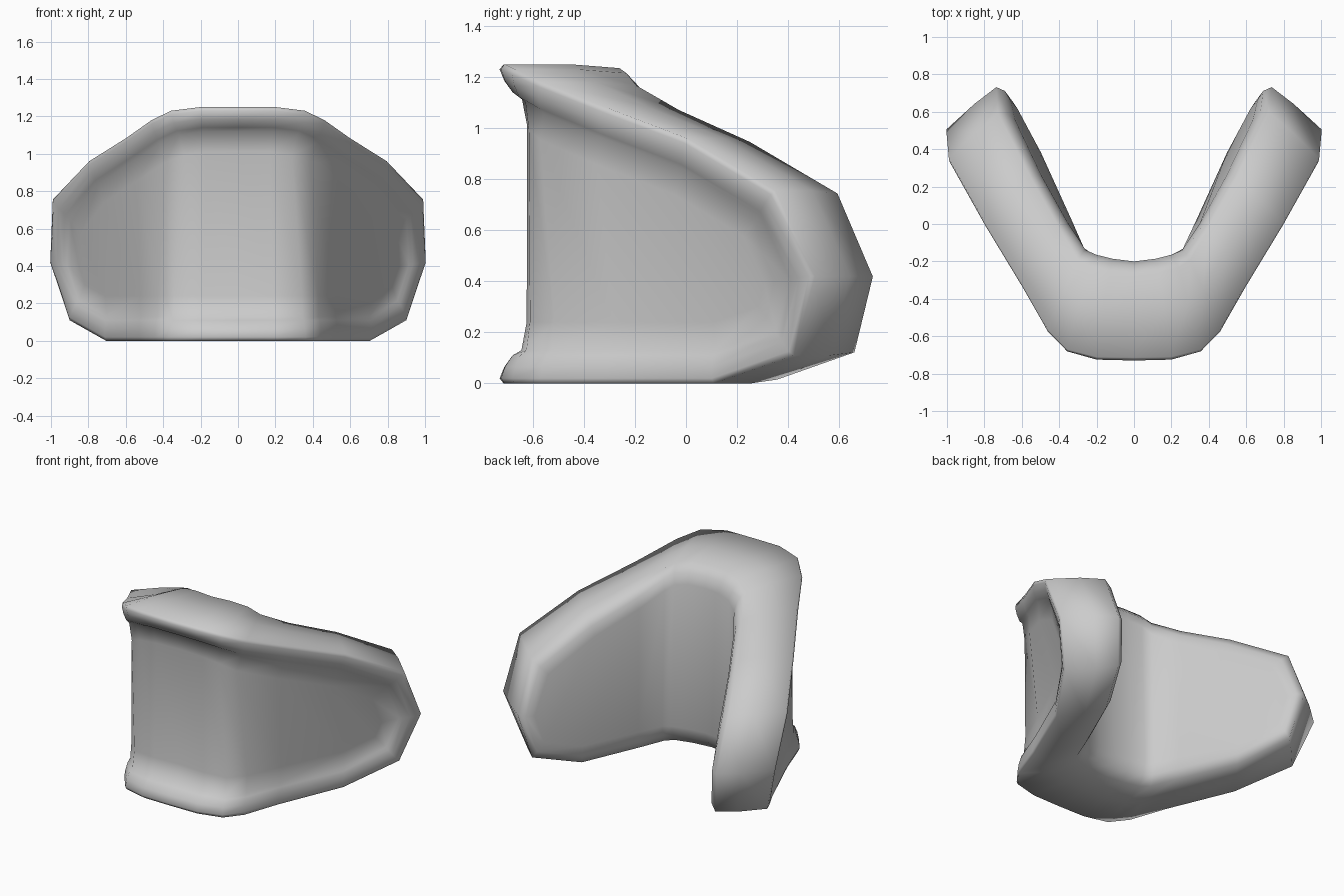
import bpy, bmesh
from mathutils import Vector

if "Cube" in bpy.data.objects:
    bpy.data.objects.remove(bpy.data.objects["Cube"])

# Plan stations along half of the U: arc position, outer xy, inner xy
STATIONS = [
    (0.00, (0.00, -0.73), (0.00, -0.20)),
    (0.20, (0.20, -0.725), (0.12, -0.185)),
    (0.365, (0.36, -0.68), (0.22, -0.16)),
    (0.51, (0.465, -0.57), (0.275, -0.13)),
    (0.79, (0.60, -0.33), (0.365, 0.025)),
    (1.18, (0.80, 0.00), (0.515, 0.295)),
    (1.58, (0.995, 0.345), (0.69, 0.645)),
    (1.75, (1.075, 0.50), (0.73, 0.785)),
]

# Unrolled outline of the wall: arc position, height
TOP = [(0, 1.25), (0.2, 1.25), (0.365, 1.23), (0.51, 1.18),
       (0.79, 1.085), (1.18, 0.96), (1.58, 0.755)]
TIP = (1.75, 0.42)
BOTTOM = [(0, 0), (0.2, 0), (0.365, 0), (0.51, 0),
          (0.79, 0), (1.30, 0), (1.66, 0.11)]

# Rim cross-section: position through thickness (0 outer, 1 inner), inset
RIM = [(0.22, 0.24), (0.175, 0.13), (0.10, 0.11), (0.035, 0.065), (0.0, 0.02),
       (0.03, 0.0), (0.5, 0.0), (0.86, 0.015), (0.96, 0.07), (1.0, 0.14)]


def plan(u, t, z):
    """Wrap an unrolled point around the U; the arms lean in at the bottom."""
    side, a = (-1 if u < 0 else 1), abs(u)
    if t < 0.25:  # the front recess is shallower round the corners and arms
        t *= 1 - 0.45 * min(1, max(0, (a - 0.1) / 0.3))
    for (u0, o0, i0), (u1, o1, i1) in zip(STATIONS, STATIONS[1:]):
        if a <= u1 or u1 == STATIONS[-1][0]:
            k = (a - u0) / (u1 - u0)
            outer = Vector(o0).lerp(Vector(o1), k)
            inner = Vector(i0).lerp(Vector(i1), k)
            p = outer.lerp(inner, t)
            break
    lean = 0.2 * max(0, 0.75 - z) * min(1, max(0, (a - 0.4) / 0.8))
    return Vector((side * (p.x - lean * (1 - 0.5 * t)), p.y, z))


def inset(points, d):
    """Mitred inward offset of the clockwise outline."""
    result = []
    n = len(points)
    for i in range(n):
        p = points[i]
        e0 = (p - points[i - 1]).normalized()
        e1 = (points[(i + 1) % n] - p).normalized()
        n0, n1 = Vector((e0.y, -e0.x)), Vector((e1.y, -e1.x))
        m = (n0 + n1).normalized()
        result.append(p + m * d / max(0.5, m.dot(n0)))
    return result


mirror = lambda row: [(-u, z) for u, z in row[:0:-1]]
outline = (mirror(TOP) + TOP + [TIP] + BOTTOM[::-1]
           + [(-u, z) for u, z in BOTTOM[1:]] + [(-TIP[0], TIP[1])])
outline = [Vector(p) for p in outline]
n = len(outline)
cols = 2 * len(TOP) - 1

bm = bmesh.new()

# Rounded rim: nested loops bridged across the thickness
rings = [[bm.verts.new(plan(p.x, t, p.y)) for p in inset(outline, d)]
         for t, d in RIM]
for a, b in zip(rings, rings[1:]):
    for i in range(n):
        j = (i + 1) % n
        bm.faces.new((a[i], a[j], b[j], b[i]))

# Outer and inner panels: vertical strips plus a triangle at each arm end
for ring in (rings[0], rings[-1]):
    top = ring[:cols]
    bottom = ring[cols + 1:2 * cols + 1][::-1]
    for i in range(cols - 1):
        bm.faces.new((top[i], top[i + 1], bottom[i + 1], bottom[i]))
    bm.faces.new((top[-1], ring[cols], bottom[-1]))
    bm.faces.new((bottom[0], ring[-1], top[0]))

bmesh.ops.recalc_face_normals(bm, faces=bm.faces[:])
for f in bm.faces:
    f.smooth = True
mesh = bpy.data.meshes.new("wraparound_guard")
bm.to_mesh(mesh)
bm.free()
guard = bpy.data.objects.new("wraparound_guard", mesh)
bpy.context.collection.objects.link(guard)
